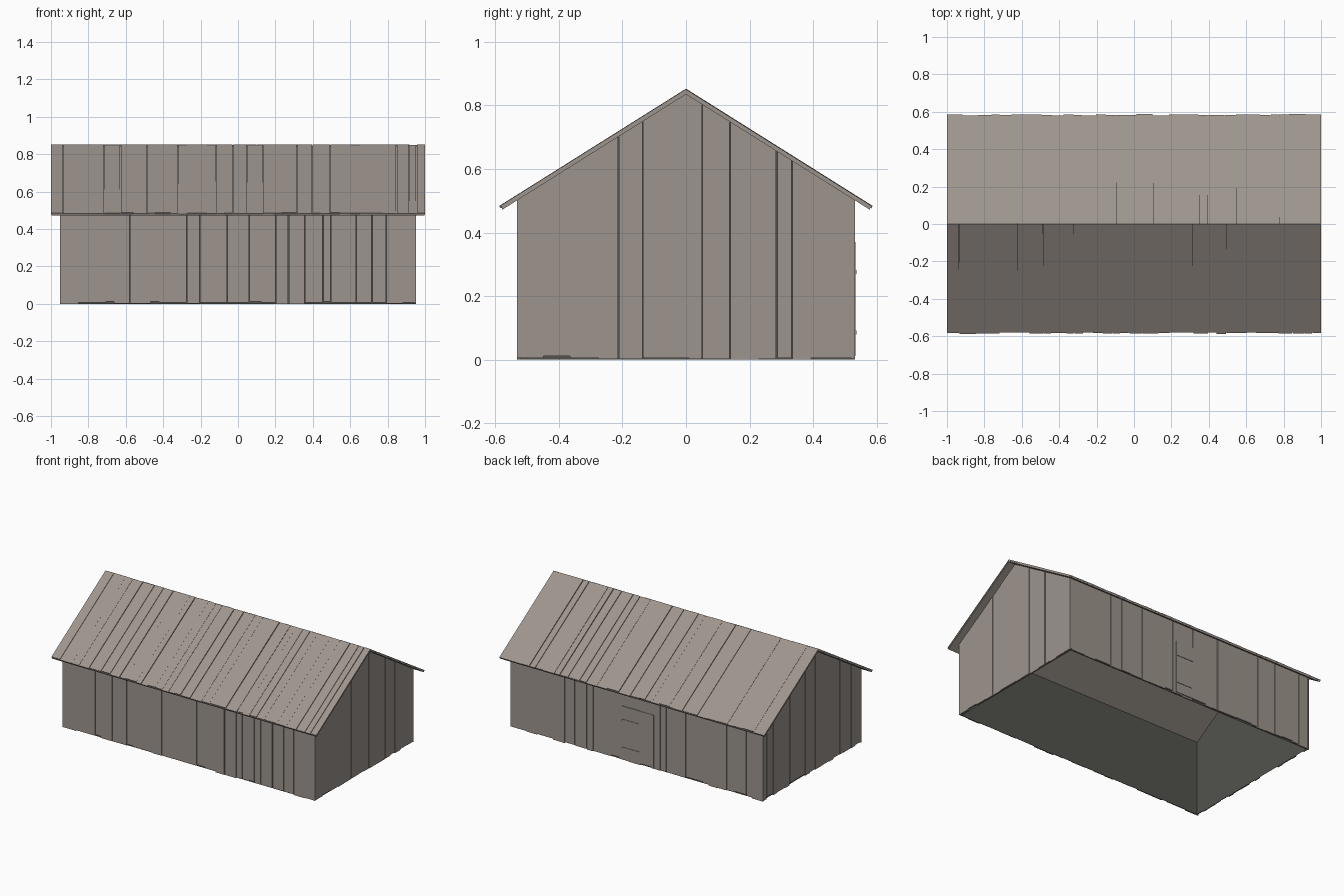
import bpy
import bmesh
import random
from mathutils import Vector

random.seed(7)
cube = bpy.data.objects.get("Cube")
if cube:
    bpy.data.objects.remove(cube, do_unlink=True)

HALF_X, HALF_Y = 0.953, 0.532      # outer wall faces
SHELL_X, SHELL_Y = 0.941, 0.520    # dark inner lining
RIDGE, SLOPE, ROOF_T = 0.853, 0.628, 0.018
EAVE = 0.583


def material(name, rgb):
    m = bpy.data.materials.new(name)
    m.use_nodes = True
    m.diffuse_color = (*rgb, 1)
    m.node_tree.nodes["Principled BSDF"].inputs["Base Color"].default_value = (*rgb, 1)
    return m


wood = material("weathered wood", (0.34, 0.30, 0.268))
lining = material("dark lining", (0.085, 0.087, 0.075))


def top(y):
    return RIDGE - SLOPE * abs(y)


def under(y):
    return top(y) - ROOF_T


def prism(bm, profile, offset):
    """Closed prism: a polygon pushed along an offset."""
    a = [bm.verts.new(p) for p in profile]
    b = [bm.verts.new(Vector(p) + Vector(offset)) for p in profile]
    bm.faces.new(a)
    bm.faces.new(b[::-1])
    for i in range(len(a)):
        j = (i + 1) % len(a)
        bm.faces.new((a[j], a[i], b[i], b[j]))


def finish(bm, name, mat, normals=True):
    if normals:
        bmesh.ops.recalc_face_normals(bm, faces=bm.faces)
    mesh = bpy.data.meshes.new(name)
    bm.to_mesh(mesh)
    bm.free()
    mesh.materials.append(mat)
    ob = bpy.data.objects.new(name, mesh)
    bpy.context.collection.objects.link(ob)
    return ob


def boards(start, end):
    """Random board widths with narrow cracks between some of them."""
    a = start
    while a < end:
        b = a + random.uniform(0.04, 0.09)
        if end - b < 0.035:
            b = end
        crack = random.choice((0, 0, 0.002, 0.004)) if b < end else 0
        yield a, b - crack
        a = b


def foot():
    return random.choice((0.0, 0.003, 0.006, 0.006, 0.012))


# Inner lining, open underneath
bm = bmesh.new()
for s in (-1, 1):
    x, y = s * SHELL_X, s * SHELL_Y
    h = under(SHELL_Y)
    gable = [(x, -SHELL_Y, 0), (x, SHELL_Y, 0), (x, SHELL_Y, h),
             (x, 0, under(0)), (x, -SHELL_Y, h)]
    bm.faces.new([bm.verts.new(p) for p in gable])
    side = [(-SHELL_X, y, 0), (SHELL_X, y, 0), (SHELL_X, y, h), (-SHELL_X, y, h)]
    bm.faces.new([bm.verts.new(p) for p in side])
finish(bm, "inner_lining", lining)

# Long walls of upright boards
for name, s in (("front_wall_boards", -1), ("back_wall_boards", 1)):
    bm = bmesh.new()
    for a, b in boards(-HALF_X, HALF_X):
        yo = s * (HALF_Y - random.uniform(0, 0.004))
        yi = s * (SHELL_Y + 0.001)
        z = foot()
        prism(bm, [(a, yi, z), (a, yo, z), (a, yo, under(yo)), (a, yi, under(yi))],
              (b - a, 0, 0))
    finish(bm, name, wood)

# Gable walls, each board cut to the roof slope
for name, s in (("right_gable_boards", -1), ("left_gable_boards", 1)):
    bm = bmesh.new()
    for a, b in boards(-HALF_Y, HALF_Y):
        xi = s * (SHELL_X + 0.001)
        xo = s * (HALF_X - random.uniform(0, 0.004))
        z = foot()
        outline = [(xi, a, z), (xi, b, z), (xi, b, under(b))]
        if a < 0 < b:
            outline.append((xi, 0, under(0)))
        outline.append((xi, a, under(a)))
        prism(bm, outline, (xo - xi, 0, 0))
    finish(bm, name, wood)

# Roof deck
bm = bmesh.new()
e = EAVE - 0.005
gap = 0.009
prism(bm, [(-0.998, -e, under(e)), (-0.998, 0, under(0)), (-0.998, e, under(e)),
           (-0.998, e + 0.003, top(e) - gap), (-0.998, 0, RIDGE - gap),
           (-0.998, -e - 0.003, top(e) - gap)], (1.996, 0, 0))
finish(bm, "roof_deck", wood)

# Roof boards running from ridge to eave
for name, s in (("front_roof_boards", -1), ("back_roof_boards", 1)):
    bm = bmesh.new()
    for a, b in boards(-1, 1):
        y = EAVE + random.uniform(-0.003, 0.004)
        d = random.uniform(0, 0.003)
        prism(bm, [(a, 0, RIDGE - d), (a, s * y, top(y) - d),
                   (a, s * (y - 0.004), top(y) - 0.008), (a, 0, RIDGE - 0.011)],
              (b - a, 0, 0))
    finish(bm, name, wood)


# Back door with two strap hinges
def plate(name, x0, x1, z0, z1, y0, y1):
    bm = bmesh.new()
    prism(bm, [(x0, y0, z0), (x1, y0, z0), (x1, y0, z1), (x0, y0, z1)], (0, y1 - y0, 0))
    finish(bm, name, wood)


plate("back_door", -0.13, 0.11, 0.012, 0.37, HALF_Y - 0.004, HALF_Y + 0.002)
for name, z in (("lower_hinge", 0.08), ("upper_hinge", 0.27)):
    plate(name, -0.02, 0.11, z, z + 0.012, HALF_Y, HALF_Y + 0.005)
